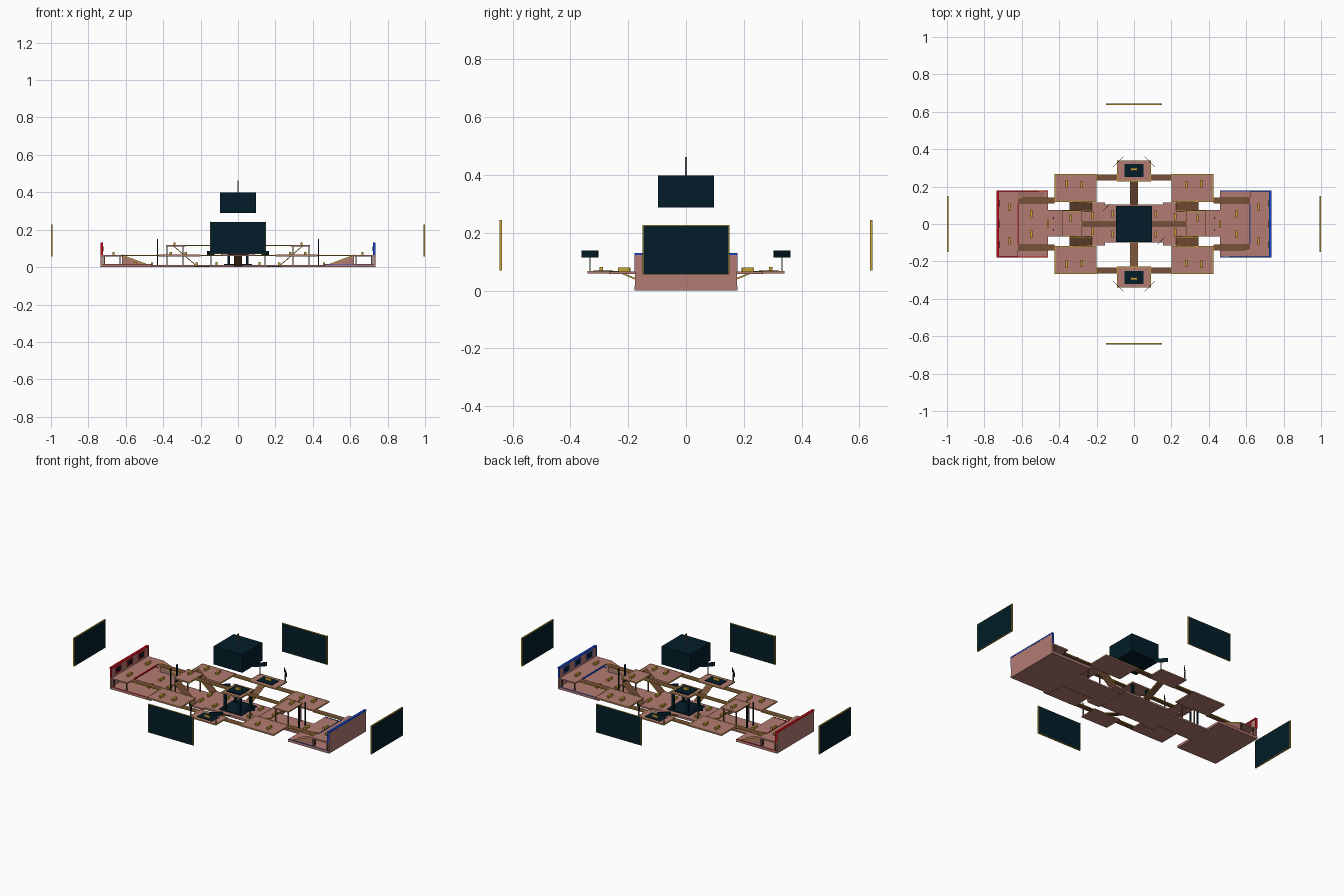
import bpy, bmesh, math
from mathutils import Vector, Matrix

if "Cube" in bpy.data.objects:
    bpy.data.objects.remove(bpy.data.objects["Cube"])


def material(name, rgb):
    m = bpy.data.materials.new(name)
    m.diffuse_color = (*rgb, 1)
    m.use_nodes = True
    m.node_tree.nodes["Principled BSDF"].inputs["Base Color"].default_value = m.diffuse_color
    return m


PINK = material("dusty_pink", (0.45, 0.198, 0.170))
BROWN = material("brown", (0.19, 0.08, 0.04))
GOLD = material("gold", (0.60, 0.38, 0.035))
DARK = material("dark_teal", (0.0005, 0.012, 0.021))
RED = material("red", (0.65, 0.004, 0.012))
BLUE = material("blue", (0.01, 0.075, 0.70))
GREY = material("grey", (0.12, 0.14, 0.14))


def add(name, bm, mat):
    bmesh.ops.recalc_face_normals(bm, faces=bm.faces)
    me = bpy.data.meshes.new(name)
    bm.to_mesh(me)
    bm.free()
    me.materials.append(mat)
    ob = bpy.data.objects.new(name, me)
    bpy.context.collection.objects.link(ob)
    return ob


def box(name, x0, x1, y0, y1, z0, z1, mat, turn=0):
    bm = bmesh.new()
    size = Matrix.Diagonal((abs(x1 - x0), abs(y1 - y0), abs(z1 - z0), 1))
    mid = Matrix.Translation(((x0 + x1) / 2, (y0 + y1) / 2, (z0 + z1) / 2))
    bmesh.ops.create_cube(bm, size=1, matrix=mid @ Matrix.Rotation(turn, 4, 'Z') @ size)
    return add(name, bm, mat)


def ramp(name, a, b, width, mat, thick=0.006, solid=False, edge=True):
    """Sloped slab (or solid wedge) from a to b, with thin gold edges."""
    a, b = Vector(a), Vector(b)
    flat = Vector((b.x - a.x, b.y - a.y, 0)).normalized()
    across = Vector((-flat.y, flat.x, 0))
    if edge:
        for s in (-1, 1):
            off = across * s * (width / 2 + 0.001)
            ramp(name + "_edge", a + off, b + off, 0.003, GOLD, edge=False)
    side = across * width / 2
    low = [Vector((p.x, p.y, min(a.z, b.z) - 0.002)) if solid
           else p - Vector((0, 0, thick)) for p in (b, a)]
    bm = bmesh.new()
    r1 = [bm.verts.new(p + side) for p in (a, b, *low)]
    r2 = [bm.verts.new(p - side) for p in (a, b, *low)]
    bm.faces.new(r1)
    bm.faces.new(r2[::-1])
    for i in range(4):
        j = (i + 1) % 4
        bm.faces.new((r1[i], r1[j], r2[j], r2[i]))
    return add(name, bm, mat)


def post(x, y, z0, z1, mat=BROWN, w=0.006, name="support_post"):
    box(name, x - w / 2, x + w / 2, y - w / 2, y + w / 2, z0, z1, mat)


def deck(name, x0, x1, y0, y1, z0, z1):
    """Pink slab with a thin gold edge strip all round."""
    x0, x1 = sorted((x0, x1))
    y0, y1 = sorted((y0, y1))
    box(name, x0, x1, y0, y1, z0, z1, PINK)
    e, t = 0.004, z1 + 0.001
    for y in (y0, y1 - e):
        box(name + "_edge", x0, x1, y, y + e, z1 - 0.002, t, GOLD)
    for x in (x0, x1 - e):
        box(name + "_edge", x, x + e, y0 + e, y1 - e, z1 - 0.002, t, GOLD)


def cover(x, y, z, lx=0.012, ly=0.04):
    box("cover_block", x - lx / 2, x + lx / 2, y - ly / 2, y + ly / 2, z, z + 0.014, GOLD)


def sign(x, y, z0, zb, zt, turn, width=0.078):
    post(x, y, z0, zb, GREY, 0.005, "sign_pole")
    box("sign_board", x - width / 2, x + width / 2, y - 0.0015, y + 0.0015, zb, zt, DARK, turn)


# Ground floor: centre strip, middle square and high bridge
box("centre_floor", -0.48, 0.48, -0.068, 0.075, 0.001, 0.011, PINK)
box("middle_floor", -0.155, 0.155, -0.1, 0.105, 0.0, 0.012, PINK)
ramp("high_bridge", (-0.28, 0, 0.118), (0.28, 0, 0.118), 0.024, BROWN)

for s, team in ((-1, RED), (1, BLUE)):
    # End base: floor, back wall with coloured trim, raised shelf
    box("base_floor", s * 0.46, s * 0.735, -0.178, 0.178, 0, 0.014, PINK)
    box("base_wall", s * 0.725, s * 0.735, -0.176, 0.176, 0.01, 0.123, PINK)
    box("wall_trim", s * 0.722, s * 0.736, -0.178, 0.178, 0.123, 0.131, team)
    for y in (-0.178, 0.174):
        box("wall_end_trim", s * 0.722, s * 0.7345, y, y + 0.004, 0.066, 0.123, team)
        box("floor_trim", s * 0.46, s * 0.725, y, y + 0.004, 0.013, 0.016, team)
    box("base_shelf", s * 0.62, s * 0.725, -0.175, 0.175, 0.058, 0.066, PINK)
    box("shelf_edge", s * 0.618, s * 0.622, -0.11, 0.11, 0.058, 0.068, team)
    for y in (-0.11, 0, 0.11):
        box("window_frame", s * 0.721, s * 0.725, y - 0.025, y + 0.025, 0.08, 0.115, team)
        box("window_pane", s * 0.719, s * 0.721, y - 0.018, y + 0.018, 0.086, 0.109, DARK)
    for y in (-0.165, 0.165):
        post(s * 0.63, y, 0.01, 0.06)
        post(s * 0.715, y, 0.01, 0.06)
    ramp("base_ramp", (s * 0.48, -s * 0.155, 0.014), (s * 0.62, -s * 0.155, 0.066), 0.035, PINK, solid=True)
    for y in (-0.09, 0.09):
        cover(s * 0.665, y, 0.066)
        cover(s * 0.55, y * 0.6, 0.014)

    # Upper deck over the centre strip
    deck("upper_deck", s * 0.28, s * 0.385, -0.068, 0.072, 0.111, 0.118)
    for x in (0.295, 0.38):
        for y in (-0.06, 0.06):
            post(s * x, y, 0.01, 0.112)
    cover(s * 0.34, 0.03, 0.118)
    cover(s * 0.22, s * -0.045, 0.011)
    cover(s * 0.22, s * 0.04, 0.011)
    for y in (-0.03, 0.03):
        post(s * 0.43, y, 0.01, 0.15, DARK, 0.007, "tall_pillar")
    cover(s * 0.46, 0, 0.011)

    for t in (-1, 1):
        # Side platforms with their bridges and ramps
        deck("side_platform", s * 0.2, s * 0.425, t * 0.118, t * 0.267, 0.058, 0.066)
        ramp("base_bridge", (s * 0.425, t * 0.126, 0.065), (s * 0.62, t * 0.126, 0.065), 0.028, BROWN)
        ramp("outer_bridge", (s * 0.09, t * 0.249, 0.065), (s * 0.2, t * 0.249, 0.065), 0.028, BROWN)
        ramp("deck_ramp", (s * 0.345, t * 0.093, 0.116), (s * 0.225, t * 0.093, 0.012), 0.045, BROWN)
        box("ramp_landing", s * 0.155, s * 0.235, t * 0.06, t * 0.116, 0.002, 0.011, PINK)
        cover(s * 0.36, t * 0.215, 0.066)
        cover(s * 0.28, t * 0.21, 0.066, 0.014, 0.035)
        cover(s * 0.115, t * 0.055, 0.012)
        # Corner signs on the outer lookouts
        sign(s * 0.085, t * 0.332, 0.06, 0.114, 0.138, -s * t * math.pi / 4)
    sign(s * 0.145, -s * 0.09, 0.01, 0.066, 0.086, math.pi / 4, 0.055)

for t in (-1, 1):
    # Outer lookouts with dark pad and ramp to the middle
    deck("lookout", -0.09, 0.09, t * 0.228, t * 0.34, 0.06, 0.067)
    box("lookout_pad", -0.052, 0.052, t * 0.252, t * 0.32, 0.067, 0.0695, DARK)
    cover(0, t * 0.293, 0.0675, 0.04, 0.012)
    ramp("lookout_ramp", (0, t * 0.23, 0.067), (0, t * 0.1, 0.012), 0.036, BROWN)

# Middle tower: pillars and pad
for x in (-0.05, 0.05):
    for y in (-0.05, 0.05):
        post(x, y, 0.01, 0.112, DARK, 0.014, "tower_pillar")
deck("tower_deck", -0.065, 0.065, -0.065, 0.065, 0.109, 0.117)
box("tower_pad", -0.045, 0.045, -0.045, 0.045, 0.117, 0.123, DARK)
cover(0, 0, 0.123, 0.03, 0.012)
box("floor_pad", -0.075, 0.075, -0.075, 0.075, 0.012, 0.016, DARK)

# Hanging screen cube with mast
box("screen_cube", -0.096, 0.096, -0.096, 0.096, 0.288, 0.398, DARK)
post(0, 0, 0.398, 0.462, GREY, 0.006, "mast")

# Four large outer screens: dark sheet with a gold rim
for s in (-1, 1):
    box("end_screen", s * 0.992, s * 1.0, -0.147, 0.147, 0.058, 0.224, DARK)
    box("side_screen", -0.147, 0.147, s * 0.637, s * 0.645, 0.072, 0.241, DARK)
    for e in (-1, 1):
        box("end_screen_rim", s * 0.992, s * 1.0, e * 0.147, e * 0.15, 0.056, 0.227, GOLD)
        box("side_screen_rim", e * 0.147, e * 0.15, s * 0.637, s * 0.645, 0.07, 0.244, GOLD)
    for z in (0.056, 0.224):
        box("end_screen_rail", s * 0.992, s * 1.0, -0.147, 0.147, z, z + 0.003, GOLD)
        box("side_screen_rail", -0.147, 0.147, s * 0.637, s * 0.645, z + 0.015, z + 0.018, GOLD)
